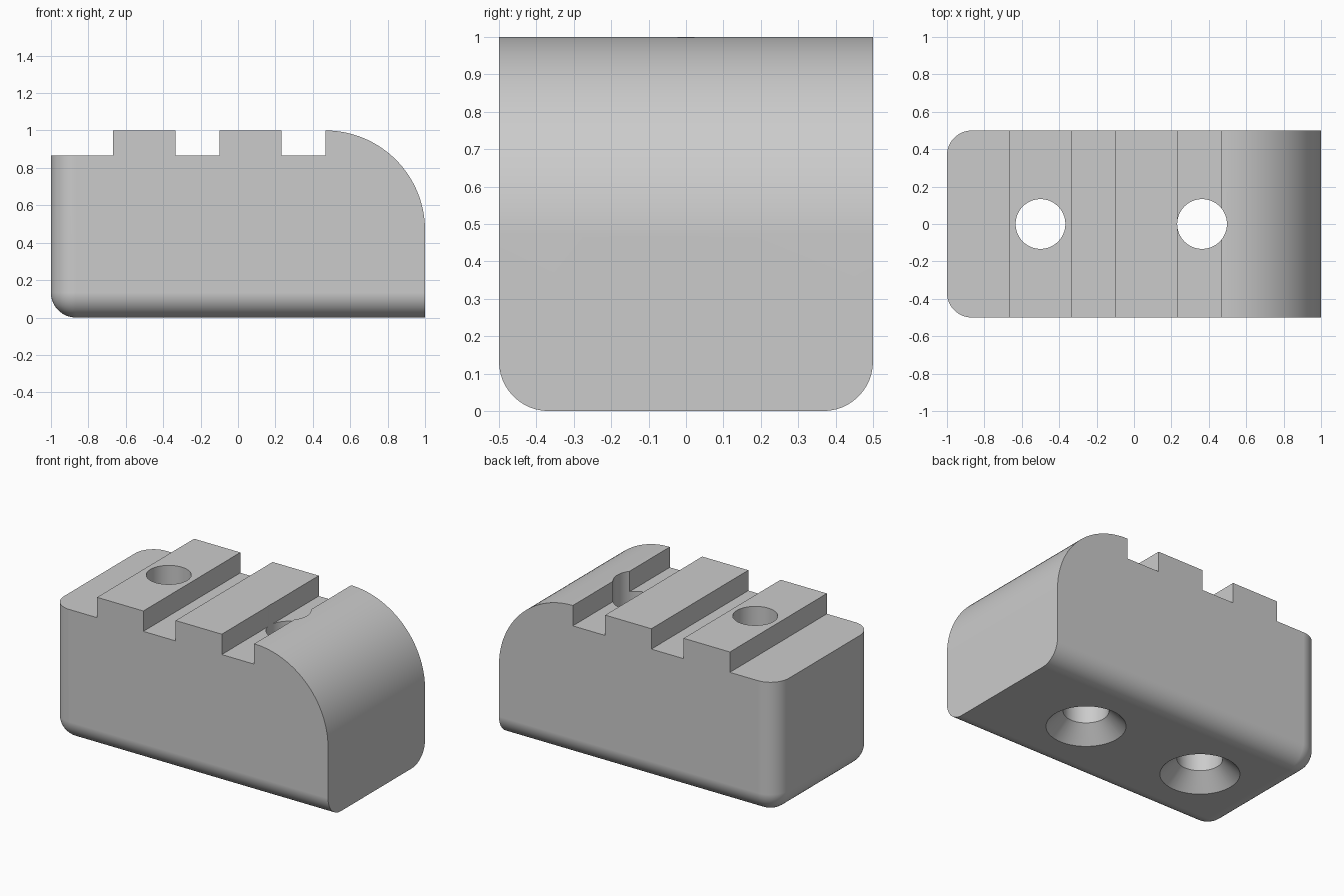
import bpy, bmesh, math

old = bpy.data.objects.get("Cube")
if old:
    bpy.data.objects.remove(old, do_unlink=True)

ROUND = 0.133      # edge rounding and hole radius
ARC = 0.533        # nose radius
FLOOR = 0.867      # channel floor height

grey = bpy.data.materials.new("light grey")
grey.use_nodes = True
colour = (0.6, 0.6, 0.6, 1)
grey.diffuse_color = colour
grey.node_tree.nodes["Principled BSDF"].inputs["Base Color"].default_value = colour


def add_object(name, bm):
    bmesh.ops.recalc_face_normals(bm, faces=bm.faces)
    mesh = bpy.data.meshes.new(name)
    bm.to_mesh(mesh)
    bm.free()
    mesh.materials.append(grey)
    obj = bpy.data.objects.new(name, mesh)
    bpy.context.collection.objects.link(obj)
    return obj


def apply_boolean(target, cutter, operation):
    mod = target.modifiers.new(cutter.name, 'BOOLEAN')
    mod.object = cutter
    mod.operation = operation
    mod.solver = 'EXACT'
    bpy.context.view_layer.objects.active = target
    bpy.ops.object.modifier_apply(modifier=mod.name)
    bpy.data.objects.remove(cutter, do_unlink=True)


# Block, rounded along the bottom and the upright left edges
bm = bmesh.new()
bmesh.ops.create_cube(bm, size=1)
for v in bm.verts:
    v.co = (v.co.x * 2, v.co.y, v.co.z + 0.5)


def is_rounded(edge):
    a, b = (v.co for v in edge.verts)
    mid = (a + b) / 2
    bottom = mid.z < 0.01 and mid.x < 0.9
    upright = abs(a.z - b.z) > 0.5 and mid.x < 0
    return bottom or upright


bmesh.ops.bevel(bm, geom=[e for e in bm.edges if is_rounded(e)], offset=ROUND,
                offset_type='OFFSET', segments=12, profile=0.5, affect='EDGES')
block = add_object("stepped_block", bm)

# Side profile: step, two ribs, two channels and a rounded nose
profile = [(-1.2, -0.2), (-1.2, FLOOR)]
for left, right in ((-0.667, -0.333), (-0.1, 0.233)):
    profile += [(left, FLOOR), (left, 1), (right, 1), (right, FLOOR)]
profile.append((0.467, FLOOR))
for i in range(33):
    a = math.pi / 2 * (1 - i / 32)
    profile.append((1 - ARC + ARC * math.cos(a), 1 - ARC + ARC * math.sin(a)))
profile.append((1, -0.2))

bm = bmesh.new()
face = bm.faces.new([bm.verts.new((x, -0.7, z)) for x, z in profile])
side = bmesh.ops.extrude_face_region(bm, geom=[face])["geom"]
bmesh.ops.translate(bm, vec=(0, 1.4, 0),
                    verts=[g for g in side if isinstance(g, bmesh.types.BMVert)])
apply_boolean(block, add_object("profile_cutter", bm), 'INTERSECT')

# Through holes, countersunk from below
for x in (-0.5, 0.364):
    bm = bmesh.new()
    rings = []
    for r, z in ((ROUND + 0.2, -0.1), (ROUND, 0.1), (ROUND, 1.2)):
        r = r if z > 0 else ROUND + 0.1 - z
        rings.append([bm.verts.new((x + r * math.cos(k * math.tau / 64),
                                    r * math.sin(k * math.tau / 64), z))
                      for k in range(64)])
    for low, high in zip(rings, rings[1:]):
        for k in range(64):
            n = (k + 1) % 64
            bm.faces.new((low[k], low[n], high[n], high[k]))
    bm.faces.new(rings[0])
    bm.faces.new(rings[-1])
    apply_boolean(block, add_object("hole_cutter", bm), 'DIFFERENCE')

# Smooth curved areas, keep hard edges crisp and flats flat
bpy.ops.object.select_all(action='DESELECT')
block.select_set(True)
bpy.context.view_layer.objects.active = block
bpy.ops.object.shade_smooth_by_angle(angle=math.radians(30))
weighted = block.modifiers.new("even_normals", 'WEIGHTED_NORMAL')
weighted.keep_sharp = True
